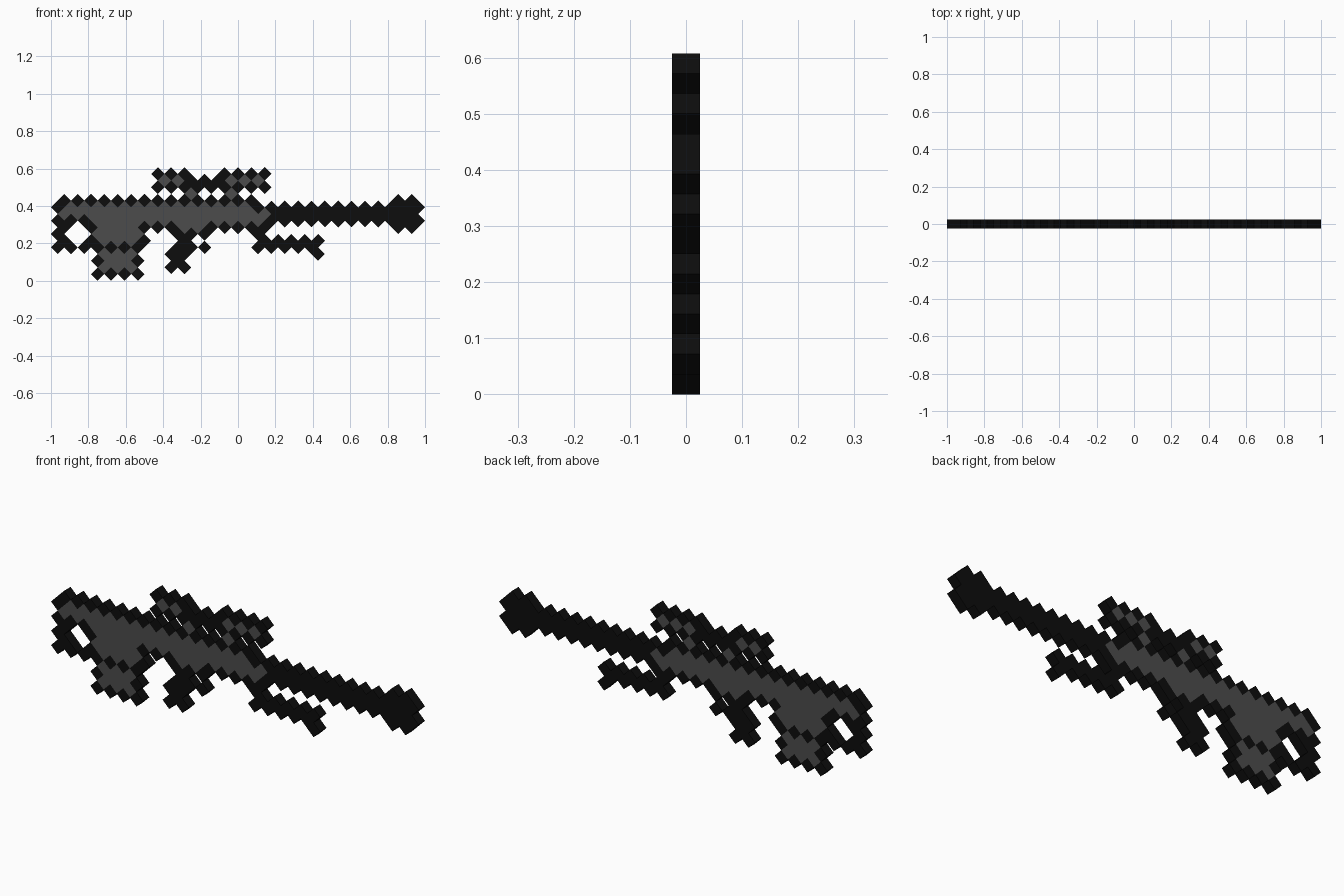
import bpy, bmesh

if "Cube" in bpy.data.objects:
    bpy.data.objects.remove(bpy.data.objects["Cube"])

H = 1 / 28      # half diagonal of one diamond pixel
T = 0.025       # half thickness


def material(name, v):
    m = bpy.data.materials.new(name)
    m.diffuse_color = (v, v, v, 1)
    m.use_nodes = True
    m.node_tree.nodes["Principled BSDF"].inputs["Base Color"].default_value = m.diffuse_color
    return m


BLACK = material("black", 0.004)
GREY = material("dark grey", 0.072)


def block(left, right, low, high):
    """Diamond pixels of the checkerboard lattice inside a rectangle."""
    return {(i, j) for i in range(left, right + 1)
            for j in range(low, high + 1) if (i + j) % 2 == 0}


parts = {
    "receiver": block(1, 31, 9, 12) | block(16, 32, 8, 10),
    "stock_loop": block(1, 2, 5, 8) | block(3, 5, 5, 5),
    "grip": block(6, 14, 6, 8) | block(7, 13, 1, 5),
    "front_handle": (block(19, 23, 7, 7) | block(20, 20, 6, 6)
                     | block(19, 23, 5, 5) | block(18, 20, 2, 4)),
    "under_rail": block(31, 31, 7, 7) | block(31, 40, 5, 6) | block(40, 40, 4, 4),
    "barrel": block(33, 55, 9, 11) | block(52, 54, 8, 12),
    "scope": block(16, 20, 14, 16) | block(21, 25, 14, 15) | block(26, 32, 14, 16),
    "rear_scope_mount": block(21, 21, 13, 13),
    "front_scope_mount": block(27, 27, 13, 13),
}
filled = set().union(*parts.values())
SIDES = [(1, 1), (-1, 1), (-1, -1), (1, -1)]
ALL_BLACK = ("barrel", "front_handle")
SEAM_ROW = 5    # black line across the grip


def is_grey(name, i, j):
    """Pixels enclosed on all four sides are grey, the outline is black."""
    enclosed = all((i + a, j + b) in filled for a, b in SIDES)
    return enclosed and name not in ALL_BLACK and j != SEAM_ROW


def build(name, pixels):
    bm = bmesh.new()
    verts = {}

    def vert(i, j, y):
        key = (i, j, y)
        if key not in verts:
            verts[key] = bm.verts.new((-1 + i * H, y, j * H))
        return verts[key]

    for i, j in sorted(pixels):
        ring = [(i + 1, j), (i, j + 1), (i - 1, j), (i, j - 1)]
        front = [vert(a, b, -T) for a, b in ring]
        back = [vert(a, b, T) for a, b in ring]
        faces = [bm.faces.new(front[::-1]), bm.faces.new(back)]
        # outer walls only where no neighbouring pixel touches
        for k, (a, b) in enumerate(SIDES):
            if (i + a, j + b) not in filled:
                n = (k + 1) % 4
                faces.append(bm.faces.new((front[k], front[n], back[n], back[k])))
        # every face looks away from its pixel centre
        for f in faces:
            f.material_index = int(is_grey(name, i, j))
            f.normal_update()
            c = f.calc_center_median()
            c.x -= -1 + i * H
            c.z -= j * H
            if f.normal.dot(c) < 0:
                f.normal_flip()
    me = bpy.data.meshes.new(name)
    bm.to_mesh(me)
    bm.free()
    me.materials.append(BLACK)
    me.materials.append(GREY)
    bpy.context.collection.objects.link(bpy.data.objects.new(name, me))


for part, pixels in parts.items():
    build(part, pixels)
